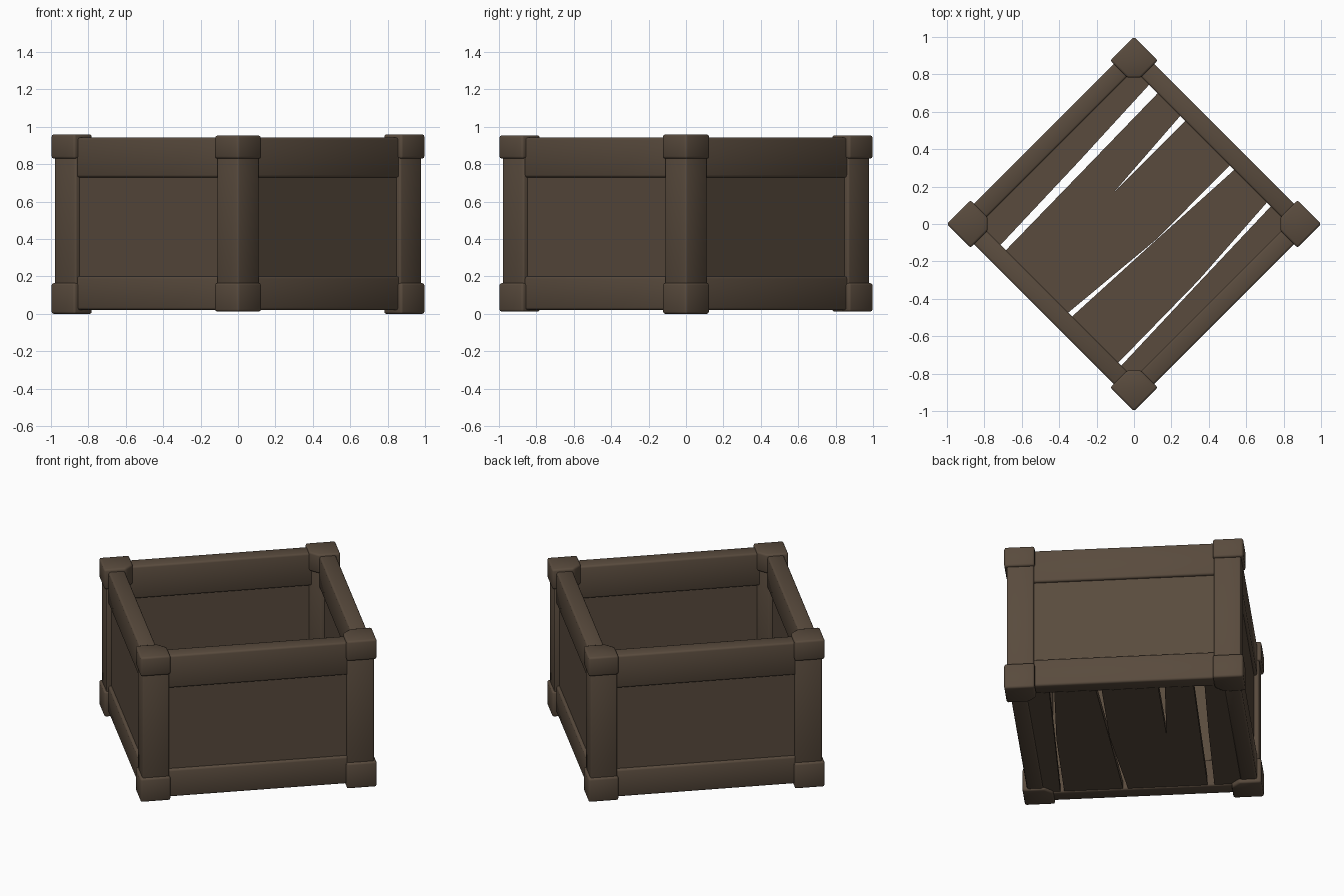
import bpy, bmesh, math
from mathutils import Matrix

if "Cube" in bpy.data.objects:
    bpy.data.objects.remove(bpy.data.objects["Cube"])

wood = bpy.data.materials.new("dark_brown_wood")
wood.diffuse_color = (0.10, 0.07, 0.047, 1)
wood.use_nodes = True
wood.node_tree.nodes["Principled BSDF"].inputs["Base Color"].default_value = wood.diffuse_color

TURN = Matrix.Rotation(math.radians(45), 4, 'Z')  # crate stands cornerwise


def prism(name, outline, z0, z1, bevel, turn=0):
    """Extrude a plan outline from z0 to z1, soften edges, rotate by quarter turns."""
    bm = bmesh.new()
    lo = [bm.verts.new((x, y, z0)) for x, y in outline]
    hi = [bm.verts.new((x, y, z1)) for x, y in outline]
    n = len(outline)
    bm.faces.new(lo[::-1])
    bm.faces.new(hi)
    for i in range(n):
        j = (i + 1) % n
        bm.faces.new((lo[i], lo[j], hi[j], hi[i]))
    bmesh.ops.recalc_face_normals(bm, faces=bm.faces)
    if bevel:
        bmesh.ops.bevel(bm, geom=bm.edges[:], offset=bevel, segments=2,
                        profile=0.5, affect='EDGES', clamp_overlap=True)
    bm.transform(TURN @ Matrix.Rotation(turn * math.pi / 2, 4, 'Z'))
    for f in bm.faces:
        f.smooth = bevel > 0
    me = bpy.data.meshes.new(name)
    bm.to_mesh(me)
    bm.free()
    me.materials.append(wood)
    ob = bpy.data.objects.new(name, me)
    bpy.context.collection.objects.link(ob)
    return ob


def rect(x0, x1, y0, y1):
    return [(x0, y0), (x1, y0), (x1, y1), (x0, y1)]


def corner(inner, outer, cut):
    """Square post outline with its inward corner cut off."""
    return [(outer, outer), (inner, outer), (inner, inner + cut),
            (inner + cut, inner), (outer, inner)]


for k in range(4):
    # corner post with slightly thicker blocks at both ends
    prism(f"corner_post_{k}", corner(0.533, 0.694, 0.06), 0.03, 0.93, 0.01, k)
    dz = 0.0 if k % 2 else 0.012
    prism(f"top_corner_block_{k}", corner(0.528, 0.708, 0.05), 0.83, 0.96 - dz / 2, 0.012, k)
    prism(f"bottom_corner_block_{k}", corner(0.528, 0.708, 0.05), dz, 0.165, 0.012, k)
    # rails and slightly recessed wall of each side
    prism(f"top_rail_{k}", rect(0.583, 0.682, -0.6, 0.6), 0.73, 0.942, 0.012, k)
    prism(f"bottom_rail_{k}", rect(0.583, 0.682, -0.6, 0.6), 0.022, 0.2, 0.012, k)
    prism(f"wall_panel_{k}", rect(0.612, 0.664, -0.6, 0.6), 0.15, 0.78, 0, k)

# floor boards with uneven edges: low then high edge, each at left, middle, right
boards = [((-0.61, -0.61, -0.61), (-0.488, -0.467, -0.45)),
          ((-0.465, -0.457, -0.42), (-0.115, -0.145, -0.175)),
          ((-0.085, -0.143, -0.14), (0.19, 0.195, 0.195)),
          ((0.19, 0.195, 0.235), (0.385, 0.395, 0.405)),
          ((0.425, 0.445, 0.47), (0.61, 0.61, 0.61))]
for i, (low, high) in enumerate(boards):
    us = (-0.6, 0.03, 0.6)
    outline = list(zip(us, low)) + list(zip(us, high))[::-1]
    prism(f"floor_board_{i}", outline, 0.028, 0.075, 0)
